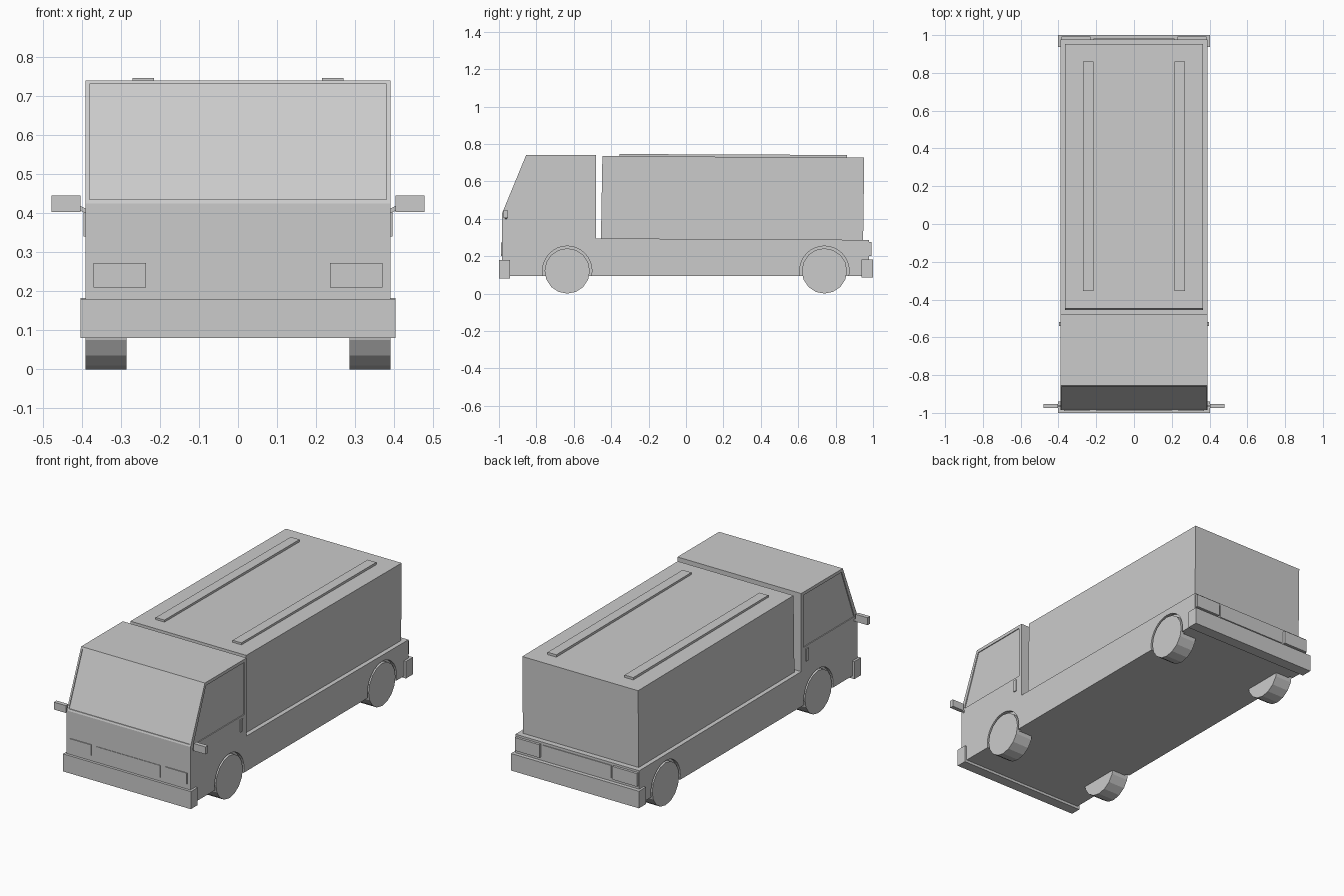
import bpy, bmesh, math
from mathutils import Matrix

if "Cube" in bpy.data.objects:
    bpy.data.objects.remove(bpy.data.objects["Cube"])

grey = bpy.data.materials.new("plain_grey")
grey.use_nodes = True
COLOUR = (0.6, 0.6, 0.6, 1)
grey.diffuse_color = COLOUR
grey.node_tree.nodes["Principled BSDF"].inputs["Base Color"].default_value = COLOUR


def finish(name, bm):
    bmesh.ops.recalc_face_normals(bm, faces=bm.faces)
    mesh = bpy.data.meshes.new(name)
    bm.to_mesh(mesh)
    bm.free()
    mesh.materials.append(grey)
    obj = bpy.data.objects.new(name, mesh)
    bpy.context.scene.collection.objects.link(obj)
    return obj


def prism(name, profile, x0, x1):
    """Extrude a (y, z) profile from x0 to x1."""
    bm = bmesh.new()
    face = bm.faces.new([bm.verts.new((x0, y, z)) for y, z in profile])
    new = bmesh.ops.extrude_face_region(bm, geom=[face])["geom"]
    verts = [v for v in new if isinstance(v, bmesh.types.BMVert)]
    bmesh.ops.translate(bm, verts=verts, vec=(x1 - x0, 0, 0))
    return finish(name, bm)


def box(name, x0, x1, y0, y1, z0, z1):
    return prism(name, [(y0, z0), (y1, z0), (y1, z1), (y0, z1)], x0, x1)


def disc(name, x0, x1, y, z, radius, sides):
    ring = [2 * math.pi * i / sides for i in range(sides)]
    return prism(name, [(y + radius * math.cos(a), z + radius * math.sin(a)) for a in ring], x0, x1)


def carve(target, cutters):
    for c in cutters:
        c.hide_render = True
        mod = target.modifiers.new("cut", "BOOLEAN")
        mod.operation, mod.solver, mod.object = "DIFFERENCE", "EXACT", c
    evaluated = target.evaluated_get(bpy.context.evaluated_depsgraph_get())
    mesh = bpy.data.meshes.new_from_object(evaluated)
    target.modifiers.clear()
    target.data = mesh
    for c in cutters:
        bpy.data.objects.remove(c)


# Cab and low chassis in one side profile
body = prism("cab_and_chassis", [(-0.985, 0.095), (-0.985, 0.425), (-0.855, 0.74), (-0.48, 0.74),
                                 (-0.48, 0.295), (0.978, 0.287), (0.978, 0.095)], -0.39, 0.39)

# Recessed windscreen, side windows and wheel arches
AXLES = {"front": -0.635, "rear": 0.74}
cutters = [prism("windscreen_cut", [(-1.05, 0.435), (-0.976, 0.435), (-0.854, 0.73), (-0.93, 0.73)],
                 -0.38, 0.38)]
for s in (-1, 1):
    window = [(-0.96, 0.425), (-0.845, 0.722), (-0.5, 0.722), (-0.5, 0.425)]
    cutters.append(prism("window_cut", window, s * 0.385, s * 0.45))
    for y in AXLES.values():
        cutters.append(disc("arch_cut", s * 0.37, s * 0.45, y, 0.122, 0.132, 32))
carve(body, cutters)

# Cargo box and roof rails
prism("cargo_box", [(-0.455, 0.285), (-0.447, 0.735), (0.953, 0.727), (0.947, 0.285)], -0.365, 0.365)

# Bumpers and centre panels
box("front_bumper", -0.403, 0.403, -1, -0.94, 0.08, 0.18)
box("rear_bumper", -0.403, 0.403, 0.937, 1, 0.085, 0.182)
box("front_panel", -0.2, 0.2, -0.988, -0.98, 0.2, 0.27)
box("rear_panel", -0.215, 0.215, 0.97, 0.982, 0.2, 0.272)

for s, side in ((1, "left"), (-1, "right")):
    prism(f"{side}_roof_rail", [(-0.355, 0.73), (-0.355, 0.746), (0.86, 0.741), (0.86, 0.72)],
          s * 0.215, s * 0.27)
    box(f"{side}_headlight", s * 0.235, s * 0.37, -0.99, -0.98, 0.21, 0.272)
    box(f"{side}_tail_light", s * 0.23, s * 0.385, 0.97, 0.992, 0.2, 0.275)
    box(f"{side}_door_handle", s * 0.385, s * 0.396, -0.54, -0.52, 0.34, 0.41)
    # Mirror with a slanted arm
    box(f"{side}_mirror", s * 0.403, s * 0.478, -0.975, -0.952, 0.403, 0.445)
    arm = box(f"{side}_mirror_arm", s * 0.38, s * 0.41, -0.968, -0.957, 0.395, 0.407)
    for v in arm.data.vertices:
        if abs(v.co.x) > 0.4:
            v.co.z += 0.014
    for place, y in AXLES.items():
        disc(f"{side}_{place}_wheel", s * 0.285, s * 0.39, y, 0.121, 0.121, 16)
